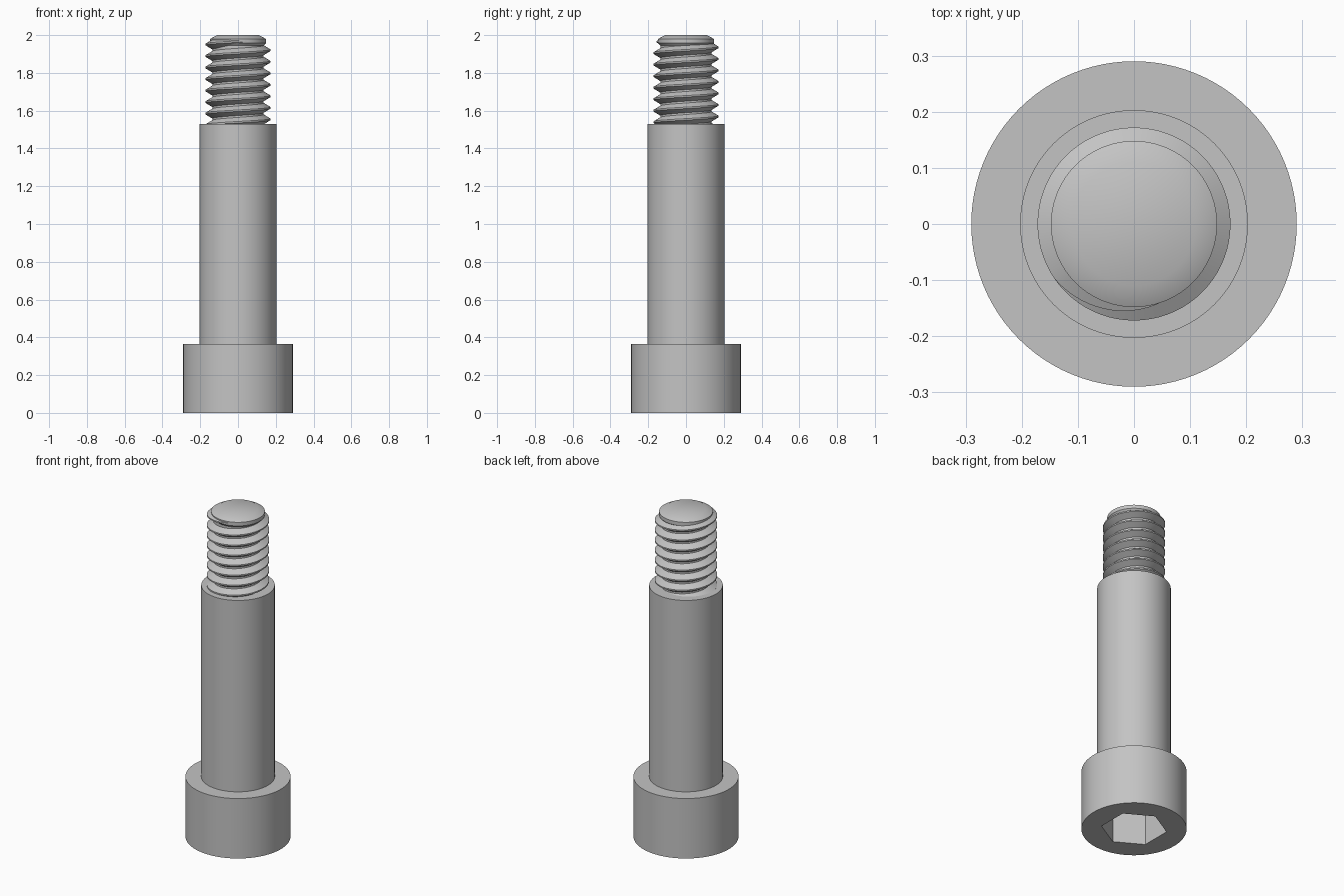
import bpy
import bmesh
from math import pi, tau, cos, sin, radians

cube = bpy.data.objects.get("Cube")
if cube:
    bpy.data.objects.remove(cube, do_unlink=True)

SEGMENTS = 96
HEAD_R, HEAD_TOP = 0.29, 0.365
SHOULDER_R, SHOULDER_TOP = 0.203, 1.53
ROOT_R, CREST_R, COLLAR_R = 0.136, 0.172, 0.148
PITCH = 0.061

steel = bpy.data.materials.new("grey steel")
steel.use_nodes = True
colour = (0.55, 0.55, 0.55, 1)
steel.diffuse_color = colour
steel.node_tree.nodes["Principled BSDF"].inputs["Base Color"].default_value = colour


def finish(name, bm):
    """Turn a bmesh into a steel part with smooth curves and sharp corners."""
    bmesh.ops.recalc_face_normals(bm, faces=bm.faces)
    mesh = bpy.data.meshes.new(name)
    bm.to_mesh(mesh)
    bm.free()
    mesh.materials.append(steel)
    part = bpy.data.objects.new(name, mesh)
    bpy.context.collection.objects.link(part)
    bpy.ops.object.select_all(action="DESELECT")
    part.select_set(True)
    bpy.context.view_layer.objects.active = part
    bpy.ops.object.shade_smooth_by_angle(angle=radians(30))
    return part


def ring(bm, radius, z, sides=SEGMENTS, turn=0.0):
    return [bm.verts.new((radius * cos(turn + tau * i / sides),
                          radius * sin(turn + tau * i / sides), z))
            for i in range(sides)]


def bridge(bm, a, b):
    n = len(a)
    for i in range(n):
        j = (i + 1) % n
        bm.faces.new((a[i], a[j], b[j], b[i]))


def lathe(name, profile):
    """Stack of rings (radius, z), closed at both ends."""
    bm = bmesh.new()
    rings = [ring(bm, r, z) for r, z in profile]
    for a, b in zip(rings, rings[1:]):
        bridge(bm, a, b)
    bm.faces.new(rings[0])
    bm.faces.new(rings[-1])
    return finish(name, bm)


# Head: cylinder with a hexagonal socket sunk into its underside
bm = bmesh.new()
rim, top = ring(bm, HEAD_R, 0), ring(bm, HEAD_R, HEAD_TOP)
mouth = ring(bm, 0.182, 0, 6, pi / 6)
floor = ring(bm, 0.182, 0.22, 6, pi / 6)
bridge(bm, rim, top)
bridge(bm, mouth, floor)
bm.faces.new(top)
bm.faces.new(floor)
per_side = SEGMENTS // 6
for k in range(6):
    # underside wedge between one socket side and its arc of the rim
    start = SEGMENTS // 12 + k * per_side
    arc = [rim[(start + i) % SEGMENTS] for i in range(per_side + 1)]
    bm.faces.new(arc + [mouth[(k + 1) % 6], mouth[k]])
finish("socket_head", bm)

# Plain shoulder
lathe("shoulder", [(SHOULDER_R, HEAD_TOP - 0.02), (SHOULDER_R, SHOULDER_TOP)])

# Thread core with its chamfered tip
lathe("thread_core", [(ROOT_R, SHOULDER_TOP - 0.02), (ROOT_R, 1.945),
                      (COLLAR_R, 1.958), (COLLAR_R, 1.98), (0.11, 2.0)])

# Thread ridge: right-handed helix that fades out at the front of the tip
bm = bmesh.new()
steps = 72
end = radians(325)
fade = radians(110)
begin = -7 * tau
count = int((end - begin) / tau * steps)
previous = None
for i in range(count + 1):
    angle = begin + (end - begin) * i / count
    z = 1.92 + PITCH * angle / tau
    height = min(1.0, (end - angle) / fade)
    crest = ROOT_R + (CREST_R - ROOT_R) * height
    half = PITCH * 0.46 * max(height, 0.3)
    section = [(ROOT_R - 0.004, -half), (crest, -0.004),
               (crest, 0.004), (ROOT_R - 0.004, half)]
    current = [bm.verts.new((r * cos(angle), r * sin(angle), z + dz))
               for r, dz in section]
    if previous:
        bridge(bm, previous, current)
    else:
        bm.faces.new(current)
    previous = current
bm.faces.new(previous)
finish("thread_ridge", bm)
